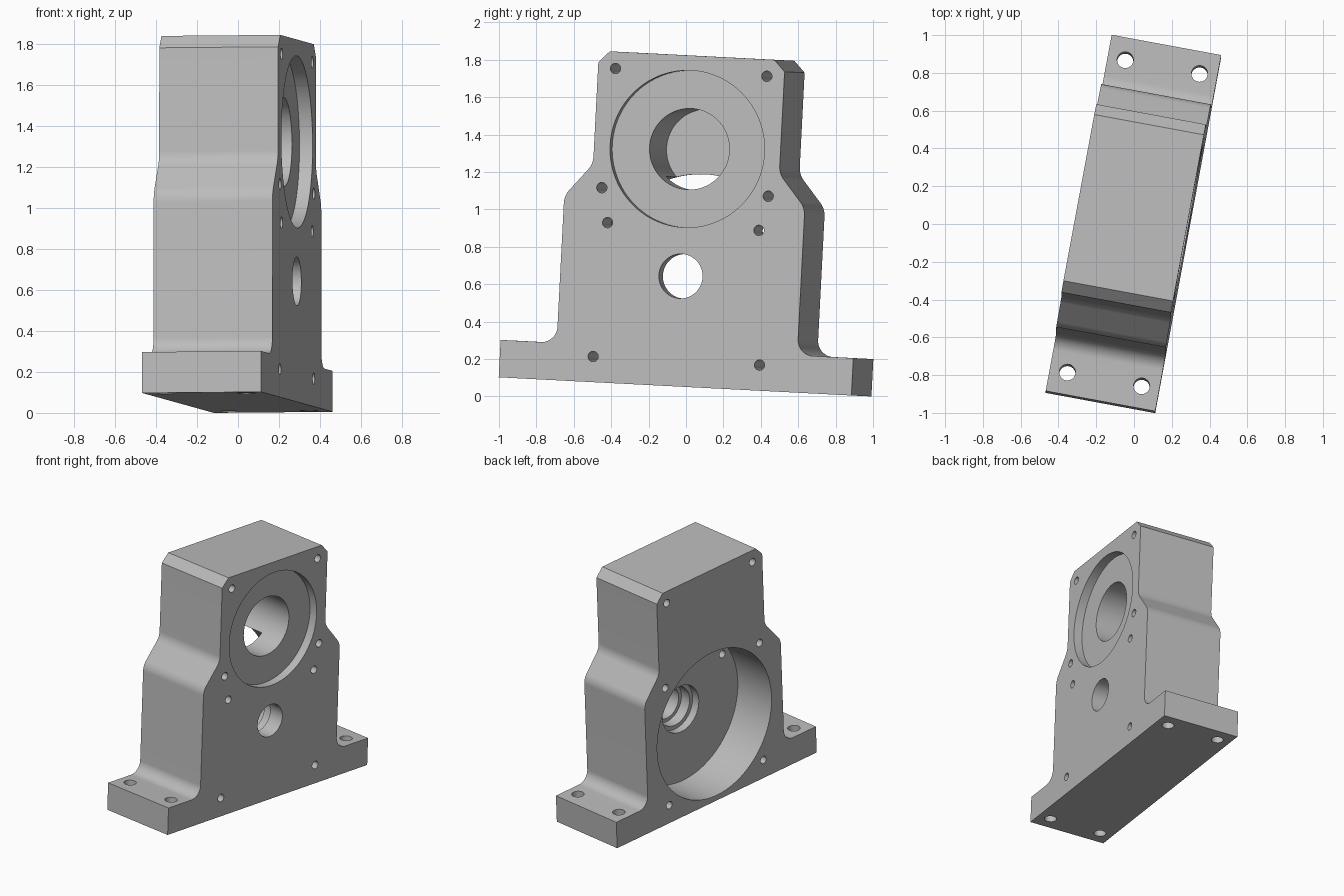
import bpy, bmesh
from math import radians, sin, tan
from mathutils import Matrix, Vector

cube = bpy.data.objects.get("Cube")
if cube:
    bpy.data.objects.remove(cube, do_unlink=True)

grey = bpy.data.materials.new("plain_grey")
grey.use_nodes = True
colour = (0.5, 0.5, 0.5, 1)
grey.diffuse_color = colour
grey.node_tree.nodes["Principled BSDF"].inputs["Base Color"].default_value = colour

HALF = 0.295     # half thickness
BORE_Z = 1.271   # upper bore height
SHAFT_Z = 0.59   # lower shaft height


def add_object(name, bm):
    bmesh.ops.recalc_face_normals(bm, faces=bm.faces)
    mesh = bpy.data.meshes.new(name)
    bm.to_mesh(mesh)
    bm.free()
    mesh.materials.append(grey)
    obj = bpy.data.objects.new(name, mesh)
    bpy.context.collection.objects.link(obj)
    return obj


def rounded(prev, corner, nxt, radius, steps=10):
    """Points of an arc replacing a profile corner."""
    c = Vector(corner)
    a, b = (Vector(prev) - c).normalized(), (Vector(nxt) - c).normalized()
    half_angle = a.angle(b) / 2
    centre = c + (a + b).normalized() * (radius / sin(half_angle))
    start = c + a * (radius / tan(half_angle)) - centre
    end = c + b * (radius / tan(half_angle)) - centre
    points = []
    for i in range(steps + 1):
        direction = start.lerp(end, i / steps).normalized()
        points.append(centre + direction * radius)
    return points


# Housing: stepped, symmetric outline swept through the thickness
outline = [(0.96, 0, 0), (0.96, 0.2, 0), (0.655, 0.2, 0.085), (0.655, 0.988, 0.11),
           (0.507, 1.165, 0.11), (0.507, 1.71, 0), (0.448, 1.771, 0)]
half = []
for i, (y, z, r) in enumerate(outline):
    if r:
        half += rounded(outline[i - 1][:2], (y, z), outline[i + 1][:2], r)
    else:
        half.append(Vector((y, z)))
profile = half + [Vector((-p.x, p.y)) for p in reversed(half)]

bm = bmesh.new()
near = [bm.verts.new((-HALF, p.x, p.y)) for p in profile]
far = [bm.verts.new((HALF, p.x, p.y)) for p in profile]
bm.faces.new(near)
bm.faces.new(far[::-1])
for i in range(len(profile)):
    bm.faces.new((near[i - 1], near[i], far[i], far[i - 1]))
housing = add_object("bearing_housing", bm)
bpy.context.view_layer.objects.active = housing


def drill(radius, start, end, sides=32):
    """Cut a round hole between two points."""
    start, end = Vector(start), Vector(end)
    axis = end - start
    turn = axis.to_track_quat('Z', 'Y').to_matrix().to_4x4()
    cutter_bm = bmesh.new()
    bmesh.ops.create_cone(cutter_bm, cap_ends=True, segments=sides, radius1=radius,
                          radius2=radius, depth=axis.length,
                          matrix=Matrix.Translation((start + end) / 2) @ turn)
    cutter = add_object("hole_cutter", cutter_bm)
    cutter.hide_render = True
    mod = housing.modifiers.new("hole", 'BOOLEAN')
    mod.operation = 'DIFFERENCE'
    mod.solver = 'EXACT'
    mod.object = cutter
    bpy.ops.object.modifier_apply(modifier=mod.name)
    bpy.data.objects.remove(cutter, do_unlink=True)


def cross_drill(radius, y, z, x0, x1, sides=32):
    drill(radius, (x0, y, z), (x1, y, z), sides)


OUT = HALF + 0.1
FLOOR = -HALF + 0.33
# Flange recess and blind bore
cross_drill(0.42, 0, BORE_Z, HALF - 0.065, OUT, 128)
cross_drill(0.217, 0, BORE_Z, -HALF + 0.025, OUT, 96)
# Large pocket on the opposite face, with stepped shaft hole
cross_drill(0.55, 0, SHAFT_Z, -OUT, FLOOR, 128)
cross_drill(0.175, 0, SHAFT_Z, -HALF + 0.1, FLOOR + 0.06, 64)
cross_drill(0.145, 0, SHAFT_Z, -HALF + 0.1, FLOOR + 0.14, 64)
cross_drill(0.119, 0, SHAFT_Z, -HALF + 0.1, OUT, 64)

for s in (-1, 1):
    # Bolt holes through the thickness
    for y, z in [(0.412, 1.681), (0.412, 0.856), (0.453, 1.041), (0.453, 0.137)]:
        cross_drill(0.028, s * y, z, -OUT, OUT, 24)
    # Mounting holes in the feet
    for x in (-0.2, 0.2):
        drill(0.043, (x, s * 0.842, -0.1), (x, s * 0.842, 0.3))

# Smooth the round walls and keep the edges crisp
bpy.ops.object.select_all(action='DESELECT')
housing.select_set(True)
bpy.ops.object.shade_smooth_by_angle(angle=radians(25))

# Slightly turned and tilted stance
housing.data.transform(Matrix.Translation((-0.003, -0.005, 0.0512))
                       @ Matrix.Rotation(radians(-10.5), 4, 'Z')
                       @ Matrix.Rotation(radians(-2.9), 4, 'X')
                       @ Matrix.Rotation(radians(-0.5), 4, 'Y'))
